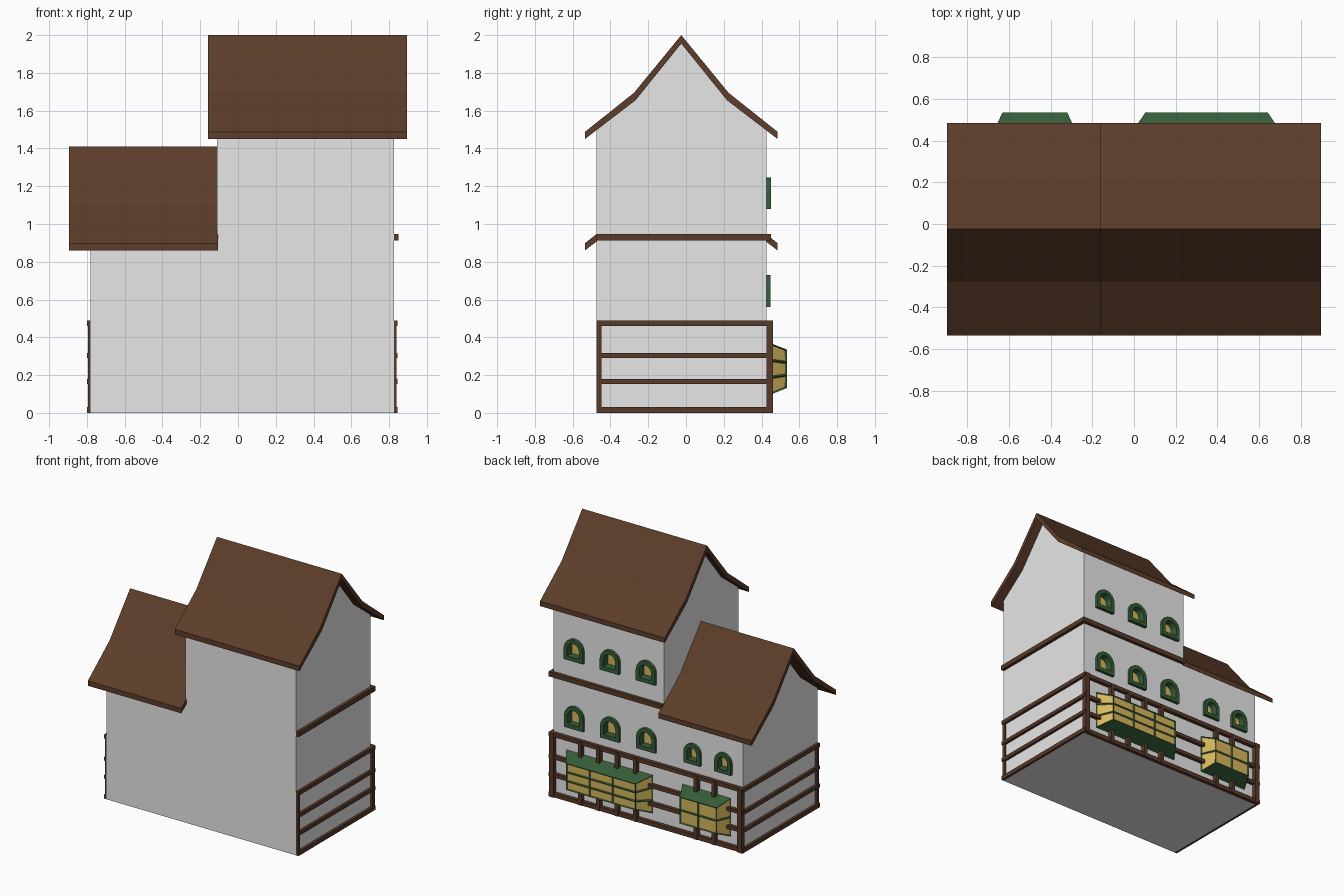
import bpy, bmesh, math
from mathutils import Vector

if "Cube" in bpy.data.objects:
    bpy.data.objects.remove(bpy.data.objects["Cube"])


def material(name, rgb):
    m = bpy.data.materials.new(name)
    m.diffuse_color = (*rgb, 1)
    m.use_nodes = True
    m.node_tree.nodes["Principled BSDF"].inputs["Base Color"].default_value = m.diffuse_color
    return m


WALL = material("pale plaster", (0.8, 0.8, 0.8))
ROOF = material("brown roof", (0.11, 0.047, 0.023))
WOOD = material("dark timber", (0.095, 0.042, 0.022))
GREEN = material("green frame", (0.035, 0.11, 0.04))
GLASS = material("yellow glass", (0.68, 0.48, 0.11))


def finish(bm, name, *mats):
    me = bpy.data.meshes.new(name)
    bm.to_mesh(me)
    bm.free()
    ob = bpy.data.objects.new(name, me)
    bpy.context.collection.objects.link(ob)
    for m in mats:
        me.materials.append(m)
    return ob


def prism(bm, pts, axis, a, b):
    """Extrude a closed 2D profile along x (pts = y,z) or y (pts = x,z)."""
    at = (lambda p, t: (t, p[0], p[1])) if axis == 'x' else (lambda p, t: (p[0], t, p[1]))
    lo = [bm.verts.new(at(p, a)) for p in pts]
    hi = [bm.verts.new(at(p, b)) for p in pts]
    n = len(pts)
    faces = [bm.faces.new(lo), bm.faces.new(hi)]
    faces += [bm.faces.new((lo[i], lo[(i + 1) % n], hi[(i + 1) % n], hi[i])) for i in range(n)]
    bmesh.ops.recalc_face_normals(bm, faces=faces)


def box(bm, x0, x1, y0, y1, z0, z1):
    prism(bm, [(x0, z0), (x1, z0), (x1, z1), (x0, z1)], 'y', y0, y1)


MID = -0.025                 # ridge line y
FRONT, BACK = -0.475, 0.425  # wall faces
XL, XM, XR = -0.78, -0.11, 0.825


# walls and roofs: right half profile, mirrored about the ridge line
def mirrored(half, ridge):
    return ([(MID + d, ridge + z) for d, z in half]
            + [(MID - d, ridge + z) for d, z in reversed(half) if d > 0])


def wall(name, x0, x1, ridge):
    half = [(0, -0.03), (0.245, -0.335), (0.45, -0.505)]
    pts = mirrored(half, ridge)
    pts[3:3] = [(BACK, 0), (FRONT, 0)]
    bm = bmesh.new()
    prism(bm, pts, 'x', x0, x1)
    return finish(bm, name, WALL)


def roof(name, x0, x1, ridge):
    top = [(0, 0), (0.25, -0.305), (0.51, -0.512)]
    under = [(0, -0.045), (0.242, -0.345), (0.51, -0.55)]
    right = [(MID + d, ridge + z) for d, z in top + under[::-1]]
    left = [(2 * MID - y, z) for y, z in right[::-1][1:-1]]
    bm = bmesh.new()
    prism(bm, right + left, 'x', x0, x1)
    finish(bm, name, ROOF)


walls = [wall("tower_walls", XM, XR, 2.0), wall("wing_walls", XL, XM, 1.41)]
roof("tower_roof", -0.16, 0.895, 2.0)
roof("wing_roof", -0.895, -0.105, 1.41)


# arched windows: cut niche, green ring, yellow pane
def arch(cx, z0, z1, w, inset=0.0):
    r = w / 2 - inset
    spring = z1 - w / 2
    pts = [(cx - r, z0 + inset), (cx + r, z0 + inset)]
    return pts + [(cx + r * math.cos(math.pi * i / 8), spring + r * math.sin(math.pi * i / 8))
                  for i in range(9)]


windows = [(x, 1.08, 1.245, 0.16, 0.45) for x in (0.64, 0.335, 0.03)]
windows += [(x, 0.56, 0.73, 0.16, 0.447) for x in (0.64, 0.335, 0.03)]
windows += [(x, 0.56, 0.715, 0.14, 0.447) for x in (-0.36, -0.62)]
NICHE = 0.385
cut, frames, panes = bmesh.new(), bmesh.new(), bmesh.new()
for cx, z0, z1, w, y in windows:
    prism(cut, arch(cx, z0, z1, w, 0.014), 'y', NICHE, 0.6)
    prism(panes, arch(cx, z0, z1, w, 0.018), 'y', NICHE, NICHE + 0.008)
    rings = [[frames.verts.new((px, yy, pz)) for px, pz in arch(cx, z0, z1, w, d)]
             for d, yy in ((0, NICHE + 0.02), (0, y), (0.03, y), (0.03, NICHE))]
    n = len(rings[0])
    for k in range(3):
        a, b = rings[k], rings[k + 1]
        for i in range(n):
            j = (i + 1) % n
            frames.faces.new((a[i], a[j], b[j], b[i]))
bmesh.ops.recalc_face_normals(frames, faces=frames.faces)
finish(frames, "window_frames", GREEN)
finish(panes, "window_panes", GLASS)
cutter = finish(cut, "window_cutter", WALL)
cutter.hide_render = True
for ob in walls:
    mod = ob.modifiers.new("niches", 'BOOLEAN')
    mod.operation, mod.object, mod.solver = 'DIFFERENCE', cutter, 'EXACT'
    bpy.context.view_layer.objects.active = ob
    bpy.ops.object.modifier_apply(modifier=mod.name)
bpy.data.objects.remove(cutter)


# timber frame round three sides, ground floor
RAILS = [(0.0, 0.032), (0.152, 0.18), (0.29, 0.317), (0.46, 0.49)]
bm = bmesh.new()
for s, x in ((-1, XL), (1, XR)):
    def side(d, y0, y1, z0, z1):
        box(bm, min(x, x + s * d), max(x, x + s * d), y0, y1, z0, z1)
    for z0, z1 in RAILS:
        side(0.02, FRONT, BACK + 0.03, z0, z1)
    side(0.013, FRONT, FRONT + 0.028, 0, 0.49)
    side(0.013, BACK, BACK + 0.035, 0, 0.49)
    box(bm, min(x, x - s * 0.025), max(x, x - s * 0.025), BACK, BACK + 0.035, 0, 0.49)
for z0, z1 in RAILS:
    box(bm, XL, XR, BACK, BACK + 0.027, z0, z1)
for x in (0.58, 0.425, 0.27, 0.115, -0.4, -0.55):
    box(bm, x - 0.015, x + 0.015, BACK, BACK + 0.032, 0.0, 0.485)
finish(bm, "timber_frame", WOOD)

# belt beam between the tower floors
bm = bmesh.new()
box(bm, XR, XR + 0.024, FRONT, BACK + 0.024, 0.912, 0.948)
box(bm, XM, XR, BACK, BACK + 0.024, 0.912, 0.948)
finish(bm, "belt_beam", WOOD)


# bay windows: tapered box whose front and sides are split into inset panes
def bay(name, base_x, face_x, cols, rows, side_rows):
    y0, y1 = BACK, 0.535
    (a0, a1), (b0, b1) = base_x, face_x
    zb, zf = (0.088, 0.378), (0.132, 0.335)
    base = [Vector((x, y0, z)) for x, z in ((a0, zb[0]), (a1, zb[0]), (a1, zb[1]), (a0, zb[1]))]
    face = [Vector((x, y1, z)) for x, z in ((b0, zf[0]), (b1, zf[0]), (b1, zf[1]), (b0, zf[1]))]
    centre = sum(base + face, Vector()) / 8
    bm = bmesh.new()

    def grid(c, nu, nv):
        def p(u, v):
            return c[0].lerp(c[1], u).lerp(c[3].lerp(c[2], u), v)
        cells = []
        for i in range(nu):
            for j in range(nv):
                q = [p(i / nu, j / nv), p((i + 1) / nu, j / nv),
                     p((i + 1) / nu, (j + 1) / nv), p(i / nu, (j + 1) / nv)]
                f = bm.faces.new([bm.verts.new(v) for v in q])
                f.normal_update()
                if f.normal.dot(f.calc_center_median() - centre) < 0:
                    f.normal_flip()
                cells.append(f)
        return cells

    grid([base[0], base[1], face[1], face[0]], 1, 1)   # bottom
    grid([base[3], base[2], face[2], face[3]], 1, 1)   # top
    glass = grid(face, cols, rows)
    glass += grid([base[0], face[0], face[3], base[3]], 1, side_rows)
    glass += grid([base[1], face[1], face[2], base[2]], 1, side_rows)
    bmesh.ops.inset_individual(bm, faces=glass, thickness=0.01, depth=-0.006)
    for f in glass:
        f.material_index = 1
    bmesh.ops.remove_doubles(bm, verts=bm.verts, dist=0.0005)
    finish(bm, name, GREEN, GLASS)


bay("wide_bay_window", (-0.02, 0.715), (0.055, 0.64), 3, 3, 3)
bay("narrow_bay_window", (-0.68, -0.27), (-0.63, -0.32), 2, 2, 2)
